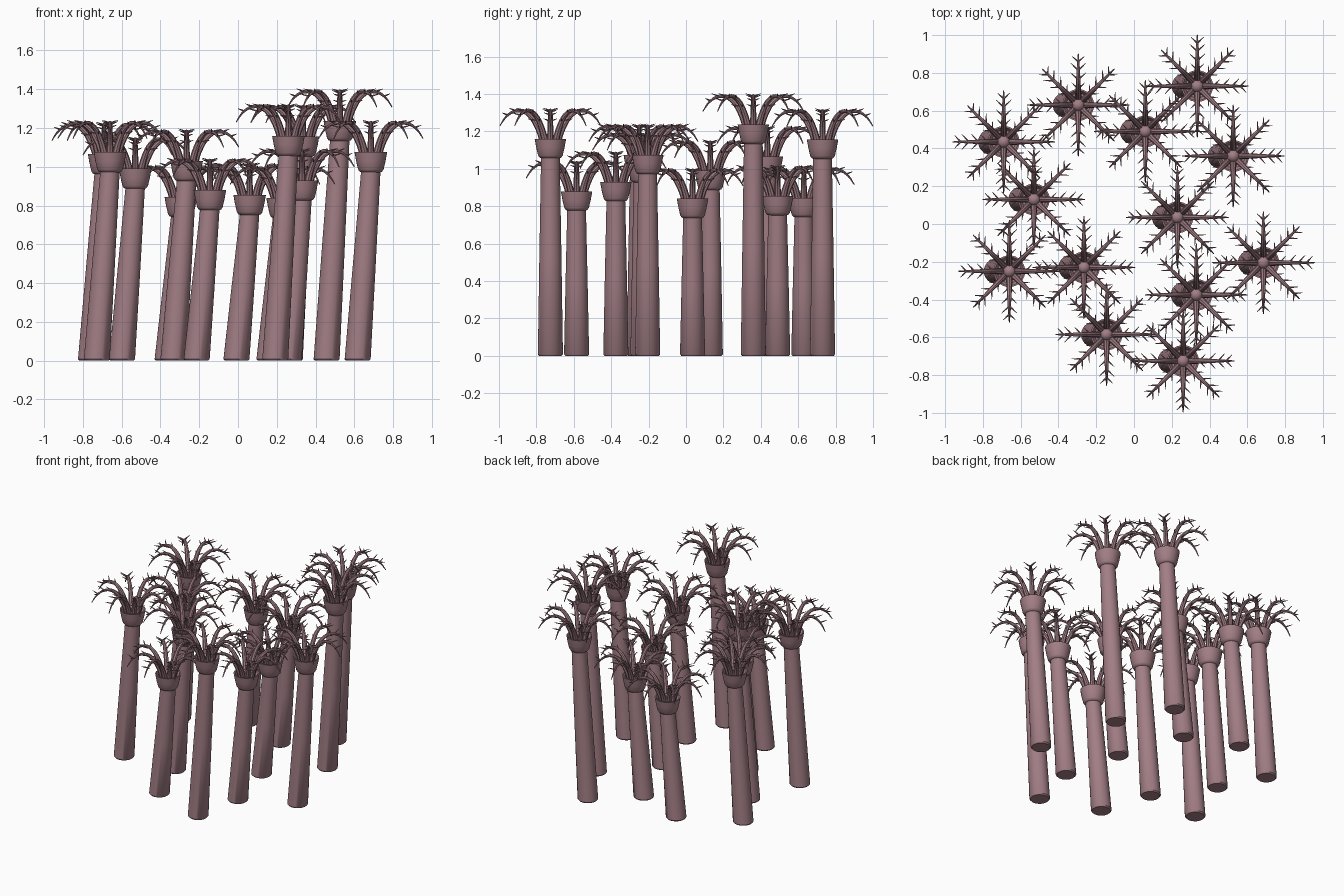
import bpy, bmesh, math
from mathutils import Vector

if "Cube" in bpy.data.objects:
    bpy.data.objects.remove(bpy.data.objects["Cube"])

# Polyps: crown x, crown y, height of the cup's underside
POLYPS = [(-0.69, 0.435, 0.975), (-0.295, 0.63, 0.755), (0.06, 0.49, 0.765),
          (0.335, 0.73, 1.067), (0.525, 0.36, 1.147), (-0.53, 0.13, 0.90),
          (0.23, 0.035, 0.75), (-0.66, -0.25, 0.985), (-0.265, -0.23, 0.94),
          (0.685, -0.205, 0.985), (0.33, -0.375, 0.84), (-0.145, -0.585, 0.79),
          (0.26, -0.725, 1.07)]
LEAN = 0.068
CUP_H = 0.09

mat = bpy.data.materials.new("coral_pink")
mat.diffuse_color = (0.36, 0.21, 0.235, 1)
mat.use_nodes = True
mat.node_tree.nodes["Principled BSDF"].inputs["Base Color"].default_value = mat.diffuse_color


def skin(bm, rings):
    """Bridge rings of equal count and cap both ends."""
    loops = [[bm.verts.new(p) for p in ring] for ring in rings]
    n = len(loops[0])
    for a, b in zip(loops, loops[1:]):
        for i in range(n):
            j = (i + 1) % n
            bm.faces.new((a[i], a[j], b[j], b[i]))
    bm.faces.new(loops[0][::-1])
    bm.faces.new(loops[-1])


def circle(center, u, v, r, n):
    return [center + (u * math.cos(t) + v * math.sin(t)) * r
            for t in (2 * math.pi * i / n for i in range(n))]


def tube(bm, pts, radii, side, n):
    """Tapered tube along pts; side is a vector across the path."""
    rings = []
    for i, p in enumerate(pts):
        t = (pts[min(i + 1, len(pts) - 1)] - pts[max(i - 1, 0)]).normalized()
        u = (side - t * side.dot(t)).normalized()
        rings.append(circle(p, u, t.cross(u), radii[i], n))
    skin(bm, rings)


def lathe(bm, profile, n=32):
    """Stack of horizontal rings: (x offset, z, radius)."""
    X, Y = Vector((1, 0, 0)), Vector((0, 1, 0))
    skin(bm, [circle(Vector((x, 0, z)), X, Y, r, n) for x, z, r in profile])


def finish(bm, name):
    bmesh.ops.recalc_face_normals(bm, faces=bm.faces)
    mesh = bpy.data.meshes.new(name)
    bm.to_mesh(mesh)
    bm.free()
    mesh.materials.append(mat)
    return mesh


def place(name, mesh, loc):
    ob = bpy.data.objects.new(name, mesh)
    ob.location = loc
    bpy.context.collection.objects.link(ob)
    return ob


def spline(keys, steps=3):
    """Catmull-Rom through 2D key points."""
    k = [Vector(p) for p in keys]
    k = [2 * k[0] - k[1]] + k + [2 * k[-1] - k[-2]]
    out = []
    for i in range(1, len(k) - 2):
        for s in range(steps):
            t = s / steps
            a, b, c, d = k[i - 1:i + 3]
            out.append(0.5 * (2 * b + (c - a) * t + (2 * a - 5 * b + 4 * c - d) * t * t
                              + (3 * b - a - 3 * c + d) * t ** 3))
    return out + [k[-2]]


# Cup with a shallow recess and a rounded mouth
bm = bmesh.new()
lathe(bm, [(0, -0.105, 0.045), (0, -0.10, 0.058), (0, -0.088, 0.066), (0, -0.045, 0.076),
           (0, 0, 0.084), (0, 0, 0.076), (0, -0.025, 0.062), (0, -0.03, 0.02)])
cup_mesh = finish(bm, "cup")

bm = bmesh.new()
bmesh.ops.create_uvsphere(bm, u_segments=20, v_segments=12, radius=0.034)
mouth_mesh = finish(bm, "mouth")

# Eight arching tentacles with paired side branches
ARCH = spline([(0.035, -0.03), (0.06, 0.045), (0.10, 0.115), (0.15, 0.15),
               (0.20, 0.145), (0.24, 0.115), (0.27, 0.07)])
bm = bmesh.new()
for k in range(8):
    a = k * math.pi / 4
    out = Vector((math.cos(a), math.sin(a), 0))
    side = Vector((-math.sin(a), math.cos(a), 0))
    up = Vector((0, 0, 1))
    pts = [out * p.x + up * p.y for p in ARCH]
    radii = [0.019 - 0.0165 * i / (len(pts) - 1) for i in range(len(pts))]
    tube(bm, pts, radii, side, 8)
    for i, length in ((5, 0.05), (8, 0.058), (11, 0.058), (14, 0.048)):
        for s in (-1, 1):
            d = (out * 0.75 + side * s * 0.8 + up * 0.3).normalized()
            tube(bm, [pts[i], pts[i] + d * length * 0.5, pts[i] + d * length],
                 [0.005, 0.0038, 0.001], up, 5)
tentacle_mesh = finish(bm, "tentacles")

# Assemble the colony
objs = []
for i, (x, y, z) in enumerate(POLYPS, 1):
    bm = bmesh.new()
    lathe(bm, [(-LEAN, 0, 0.06), (-LEAN, 0.008, 0.067),
               (-LEAN / 2, z / 2, 0.059), (0, z - 0.005, 0.05)])
    objs.append(place(f"stalk_{i}", finish(bm, "stalk"), (x, y, 0)))
    top = z + CUP_H
    objs.append(place(f"cup_{i}", cup_mesh, (x, y, top)))
    objs.append(place(f"mouth_{i}", mouth_mesh, (x, y, top - 0.01)))
    objs.append(place(f"tentacles_{i}", tentacle_mesh, (x, y, top)))

# Smooth shading with sharp rims
for ob in objs:
    ob.select_set(True)
bpy.context.view_layer.objects.active = objs[0]
bpy.ops.object.shade_smooth_by_angle(angle=math.radians(40))
